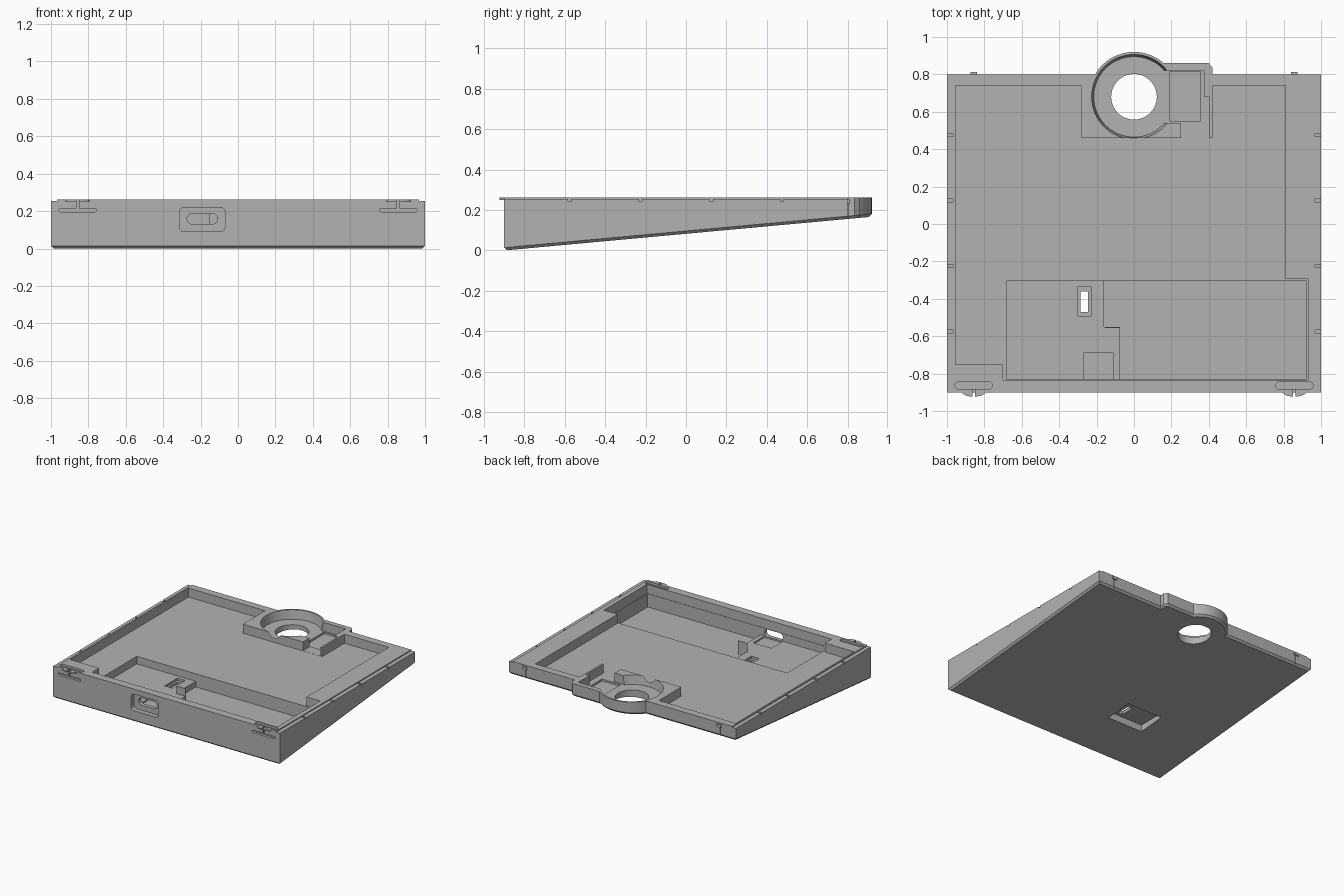
import bpy, bmesh, math
from mathutils import Vector

cube = bpy.data.objects.get("Cube")
if cube:
    bpy.data.objects.remove(cube)

TOP = 0.262
FLOOR = 0.19
RING = (0, 0.68)

grey = bpy.data.materials.new("plain grey")
grey.use_nodes = True
colour = (0.45, 0.45, 0.45, 1)
grey.diffuse_color = colour
grey.node_tree.nodes["Principled BSDF"].inputs["Base Color"].default_value = colour


def arc(centre, radius, start, end, steps):
    angles = [math.radians(start + (end - start) * i / steps) for i in range(steps + 1)]
    return [(centre[0] + radius * math.cos(a), centre[1] + radius * math.sin(a)) for a in angles]


def rect(x0, x1, y0, y1):
    return [(x0, y0), (x1, y0), (x1, y1), (x0, y1)]


def rounded(x0, x1, y0, y1, r):
    corners = [(x1 - r, y1 - r), (x0 + r, y1 - r), (x0 + r, y0 + r), (x1 - r, y0 + r)]
    return [p for i, c in enumerate(corners) for p in arc(c, r, 90 * i, 90 * i + 90, 6)]


def finish(name, bm):
    bmesh.ops.recalc_face_normals(bm, faces=bm.faces)
    mesh = bpy.data.meshes.new(name)
    bm.to_mesh(mesh)
    bm.free()
    mesh.materials.append(grey)
    obj = bpy.data.objects.new(name, mesh)
    bpy.context.collection.objects.link(obj)
    return obj


def prism(name, outline, low, high, upright=False):
    """Extrude an outline along z, or along y when it is drawn in x and z."""
    place = (lambda p, d: (p[0], d, p[1])) if upright else (lambda p, d: (p[0], p[1], d))
    bm = bmesh.new()
    base = bm.faces.new([bm.verts.new(place(p, low)) for p in outline])
    side = bmesh.ops.extrude_face_region(bm, geom=[base])["geom"]
    shift = Vector(place((0, 0), high - low))
    bmesh.ops.translate(bm, vec=shift, verts=[v for v in side if isinstance(v, bmesh.types.BMVert)])
    return finish(name, bm)


def combine(body, tool, operation="DIFFERENCE"):
    mod = body.modifiers.new("join", "BOOLEAN")
    mod.object = tool
    mod.operation = operation
    mod.solver = "EXACT"
    tool.hide_render = True
    bpy.context.view_layer.objects.active = body
    bpy.ops.object.modifier_apply(modifier=mod.name)
    bpy.data.objects.remove(tool)


def cut(outline, low, high=0.5, upright=False):
    combine(case, prism("cutter", outline, low, high, upright))


# Wedge body with the round lug and its side step at the back
outline = [(-1, -0.9), (1, -0.9), (1, 0.8), (0.42, 0.8), (0.42, 0.835), (0.4, 0.86)]
outline += arc(RING, 0.24, 48.6, 150, 28) + [(-1, 0.8)]
case = prism("wedge_case", outline, 0, TOP)
bm = bmesh.new()
bm.from_mesh(case.data)
for v in bm.verts:
    if v.co.z < 0.01:
        v.co.z = max(0, 0.0917 * (v.co.y + 0.9))
bm.normal_update()
under = min(bm.faces, key=lambda f: f.normal.z)
bmesh.ops.bevel(bm, geom=list(under.edges), offset=0.014, segments=1, affect="EDGES")
bm.to_mesh(case.data)
bm.free()

# Main tray
cut([(-0.955, -0.75), (-0.7, -0.75), (-0.7, -0.835), (0.93, -0.835), (0.93, -0.295),
     (0.81, -0.295), (0.81, 0.74), (0.42, 0.74), (0.42, 0.46), (-0.28, 0.46),
     (-0.28, 0.74), (-0.955, 0.74)], FLOOR)

# Deep bay and the higher board shelf beside it
cut([(-0.16, -0.303), (0.92, -0.303), (0.92, -0.832), (-0.075, -0.832),
     (-0.075, -0.55), (-0.16, -0.55)], 0.085)
cut([(-0.68, -0.303), (-0.155, -0.303), (-0.155, -0.555), (-0.07, -0.555),
     (-0.07, -0.832), (-0.68, -0.832)], 0.13)
cut(rect(-0.27, -0.11, -0.831, -0.69), 0.118)

# Underside pocket with its slot
cut(rect(-0.49, -0.18, -0.5, -0.28), -0.2, 0.09)
cut(rect(-0.3, -0.23, -0.495, -0.335), 0.112)
cut(rect(-0.285, -0.245, -0.47, -0.36), 0.05)

# Round socket, its side tray and the through hole
bm = bmesh.new()
bmesh.ops.create_cone(bm, cap_ends=True, segments=64, radius1=0.215, radius2=0.228, depth=0.08)
bmesh.ops.translate(bm, verts=bm.verts, vec=(*RING, FLOOR + 0.041))
combine(case, finish("cutter", bm))
cut([(0.25, 0.45), (0.405, 0.45), (0.405, 0.68), (0.375, 0.68), (0.375, 0.82),
     (0.165, 0.82), (0.165, 0.54), (0.25, 0.54)], FLOOR + 0.001)
cut(rect(0.19, 0.355, 0.55, 0.815), FLOOR - 0.015)
cut(arc(RING, 0.122, 0, 354.375, 63), -0.2)

# Port in the front wall
cut(rounded(-0.312, -0.07, 0.09, 0.22, 0.025), -1, -0.862, True)
cut(rounded(-0.272, -0.11, 0.13, 0.188, 0.028), -1, -0.8, True)

for s in (-1, 1):
    # Lowered side rims with small notches
    x0, x1 = sorted((s * 0.967, s * 1.1))
    cut(rect(x0, x1, -1, 1), 0.254)
    for y in (0.475, 0.125, -0.225, -0.575):
        cut(rect(x0, x1, y - 0.008, y + 0.008), 0.242)
    # Clip grooves in the front wall
    c = s * 0.857
    cut(rounded(c - 0.1, c + 0.1, 0.196, 0.214, 0.008), -1, -0.88, True)
    cut(rounded(c - 0.1, c + 0.1, -0.882, -0.845, 0.017), 0.245)
    cut(rect(c - 0.006, c + 0.006, -1, -0.885), 0.205)
    # Front latch lips and back catches
    for side, (start, end) in (("left", (270, 360)), ("right", (180, 270))):
        d = 0.006 if side == "left" else -0.006
        quarter = [(c + d + px * 1.7, -0.89 + py * 0.9) for px, py in arc((0, 0), 0.036, start, end, 10)]
        lip = prism(f"latch_lip_{side}", quarter + [(c + d, -0.89)], 0.25, TOP - 0.001)
    catch = prism("back_catch", rect(c - 0.018, c + 0.018, 0.79, 0.812), 0.23, 0.252)
    stem = prism("back_catch_stem", rect(c - 0.006, c + 0.006, 0.79, 0.804), 0.165, 0.235)

bpy.ops.object.select_all(action="DESELECT")
case.select_set(True)
bpy.context.view_layer.objects.active = case
bpy.ops.object.shade_smooth_by_angle(angle=math.radians(20))
